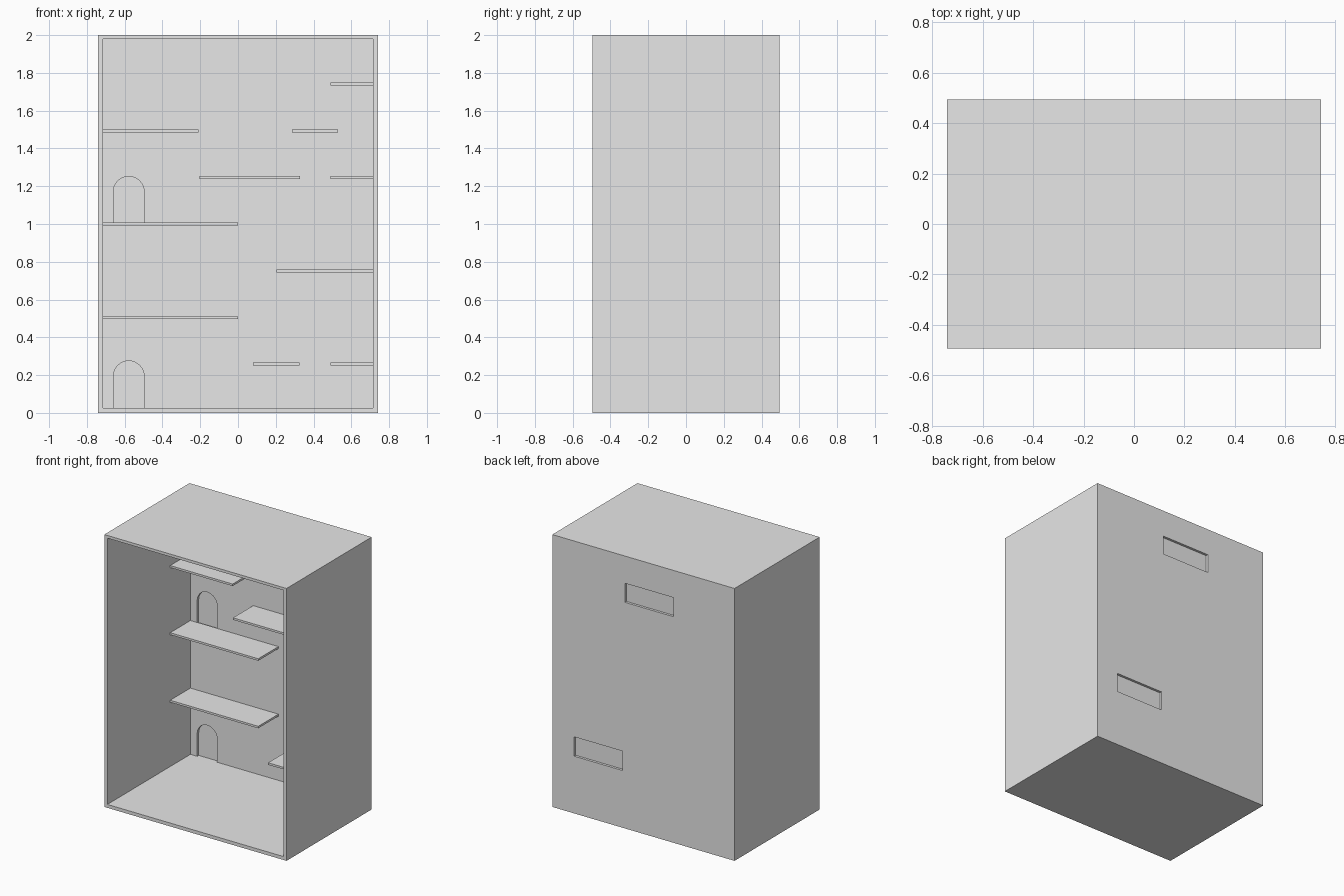
import bpy, bmesh, math

old = bpy.data.objects.get("Cube")
if old:
    bpy.data.objects.remove(old, do_unlink=True)

grey = bpy.data.materials.new("light_grey")
grey.use_nodes = True
grey.diffuse_color = (0.8, 0.8, 0.8, 1)
grey.node_tree.nodes["Principled BSDF"].inputs["Base Color"].default_value = (0.8, 0.8, 0.8, 1)

# Main dimensions
W, D, H = 0.74, 0.494, 2.0
WALL = 0.025
INNER_X, INNER_BACK = W - WALL, D - WALL
RECESS = 0.018


def prism(name, profile, y0, y1):
    """Solid made by extruding an x-z outline from y0 to y1."""
    bm = bmesh.new()
    face = bm.faces.new([bm.verts.new((x, y0, z)) for x, z in profile])
    ext = bmesh.ops.extrude_face_region(bm, geom=[face])
    verts = [g for g in ext["geom"] if isinstance(g, bmesh.types.BMVert)]
    bmesh.ops.translate(bm, verts=verts, vec=(0, y1 - y0, 0))
    bmesh.ops.recalc_face_normals(bm, faces=bm.faces)
    mesh = bpy.data.meshes.new(name)
    bm.to_mesh(mesh)
    bm.free()
    mesh.materials.append(grey)
    obj = bpy.data.objects.new(name, mesh)
    bpy.context.collection.objects.link(obj)
    return obj


def box(name, x0, x1, z0, z1, y0, y1):
    return prism(name, [(x0, z0), (x1, z0), (x1, z1), (x0, z1)], y0, y1)


def arch(name, x0, x1, z0, z1, y0, y1):
    r, cx = (x1 - x0) / 2, (x0 + x1) / 2
    steps = 16
    curve = [(cx + r * math.cos(math.pi * i / steps),
              z1 - r + r * math.sin(math.pi * i / steps)) for i in range(steps + 1)]
    return prism(name, [(x0, z0), (x1, z0)] + curve, y0, y1)


def cut(target, cutter):
    cutter.hide_render = True
    mod = target.modifiers.new("cut", "BOOLEAN")
    mod.operation, mod.solver, mod.object = "DIFFERENCE", "EXACT", cutter
    bpy.context.view_layer.objects.active = target
    bpy.ops.object.modifier_apply(modifier=mod.name)
    bpy.data.objects.remove(cutter, do_unlink=True)


# Cabinet: open-fronted case
cabinet = box("cabinet", -W, W, 0, H, -D, D)
cut(cabinet, box("interior", -INNER_X, INNER_X, WALL, H - 0.02, -D - 0.1, INNER_BACK))

# Arched niches in the inside of the back wall
for z0, z1 in [(WALL, 0.275), (1.0, 1.252)]:
    cut(cabinet, arch("arched_niche", -0.66, -0.497, z0, z1,
                      INNER_BACK - 0.05, INNER_BACK + RECESS))

# Rectangular recesses in the outside of the back wall
for x0, x1, z0, z1 in [(-0.245, 0.15, 1.66, 1.80), (0.168, 0.563, 0.42, 0.562)]:
    cut(cabinet, box("back_recess", x0, x1, z0, z1, D - RECESS, D + 0.05))

# Shelves: x range and centre height, all fixed to the back wall
shelves = [
    (0.49, INNER_X, 1.742),
    (-INNER_X, -0.208, 1.493), (0.285, 0.53, 1.493),
    (-0.205, 0.328, 1.246), (0.49, INNER_X, 1.246),
    (-INNER_X, 0.0, 1.0),
    (0.205, INNER_X, 0.751),
    (-INNER_X, 0.0, 0.504),
    (0.08, 0.325, 0.258), (0.49, INNER_X, 0.258),
]
for i, (x0, x1, z) in enumerate(shelves):
    box(f"shelf_{i + 1}", x0, x1, z - 0.0075, z + 0.0075, 0.235, INNER_BACK + 0.003)
